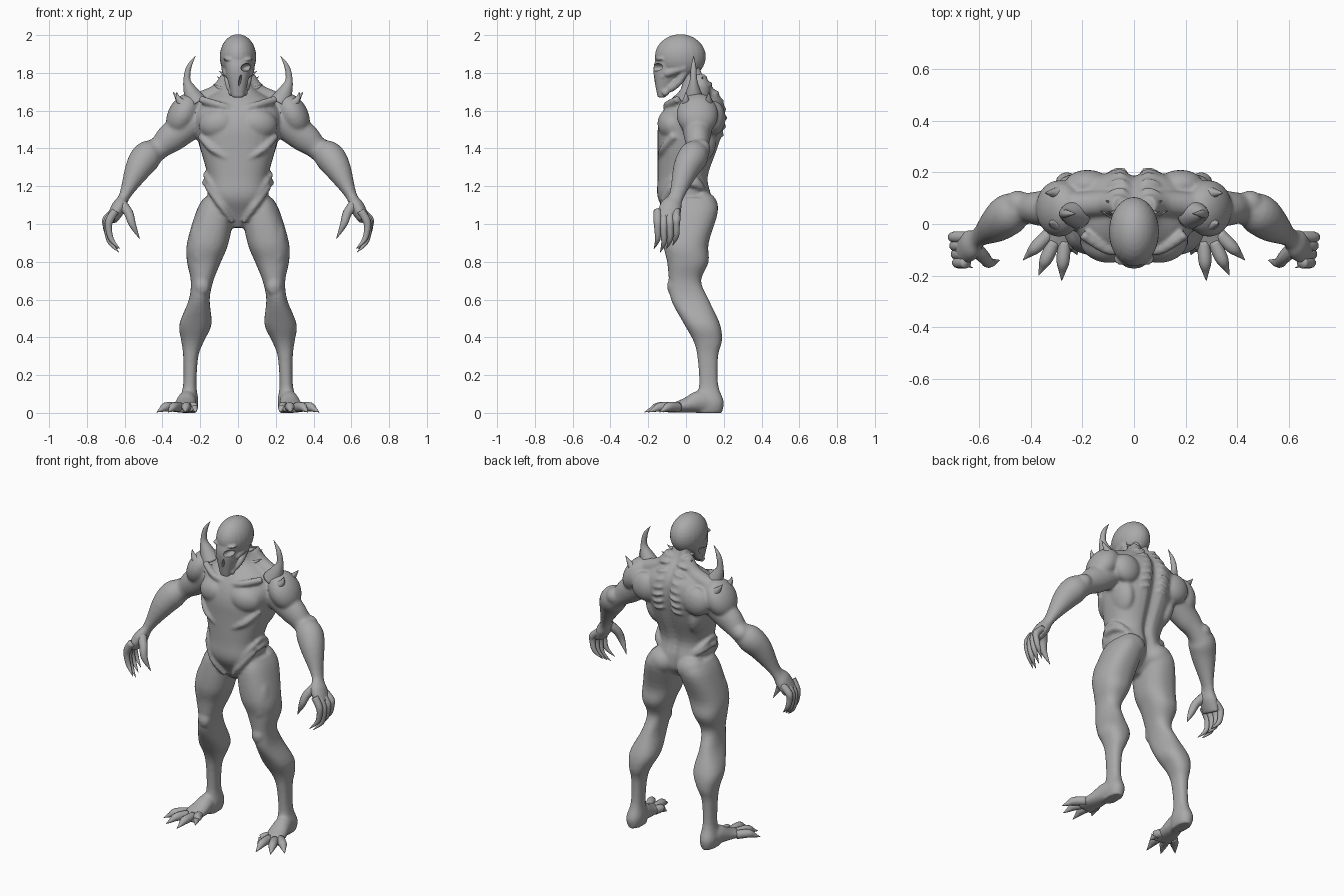
import bpy
import bmesh
from math import sin, cos, pi, exp, copysign
from mathutils import Vector, Matrix, Euler

cube = bpy.data.objects.get("Cube")
if cube:
    bpy.data.objects.remove(cube, do_unlink=True)

skin = bpy.data.materials.new("grey_skin")
skin.use_nodes = True
skin.diffuse_color = (0.4, 0.4, 0.4, 1)
skin.node_tree.nodes["Principled BSDF"].inputs["Base Color"].default_value = skin.diffuse_color


def spline(rows, steps=4):
    """Catmull-Rom interpolation of equally long rows of numbers."""
    padded = [rows[0]] + list(rows) + [rows[-1]]
    result = []
    for before, start, end, after in zip(padded, padded[1:], padded[2:], padded[3:]):
        for k in range(steps):
            t = k / steps
            result.append([q + t / 2 * (r - p + t * (2 * p - 5 * q + 4 * r - s + t * (3 * (q - r) + s - p)))
                           for p, q, r, s in zip(before, start, end, after)])
    return result + [list(rows[-1])]


def skin_rings(bm, rings):
    rings = [[bm.verts.new(point) for point in ring] for ring in rings]
    for low, high in zip(rings, rings[1:]):
        for i in range(len(low)):
            j = (i + 1) % len(low)
            bm.faces.new((low[i], low[j], high[j], high[i]))
    bm.faces.new(rings[0])
    bm.faces.new(rings[-1])


def slabs(bm, rows, groove=0, sides=32, squareness=0.85):
    """Loft of level sections, each row being z, x range, y range."""
    rings = []
    for z, left, right, front, back in spline(rows):
        ring = []
        for i in range(sides):
            angle = 2 * pi * i / sides
            across = copysign(abs(cos(angle)) ** squareness, cos(angle))
            deep = copysign(abs(sin(angle)) ** squareness, sin(angle))
            x = (left + right + (right - left) * across) / 2
            y = (front + back + (back - front) * deep) / 2
            if deep > 0:
                y -= groove * exp(-(x / 0.025) ** 2)
            ring.append((x, y, z))
        rings.append(ring)
    skin_rings(bm, rings)


def tube(bm, rows, sides=14):
    """Loft along a path, each row being x, y, z and one or two radii."""
    rows = spline([row if len(row) == 5 else (*row, row[-1]) for row in rows])
    centres = [Vector(row[:3]) for row in rows]
    rings = []
    for i, row in enumerate(rows):
        along = (centres[min(i + 1, len(rows) - 1)] - centres[max(i - 1, 0)]).normalized()
        guide = Vector((1, 0, 0)) if abs(along.y) > 0.8 else Vector((0, 1, 0))
        u = (guide - along * guide.dot(along)).normalized()
        v = along.cross(u)
        angles = [2 * pi * k / sides for k in range(sides)]
        rings.append([centres[i] + u * row[3] * cos(angle) + v * row[4] * sin(angle) for angle in angles])
    skin_rings(bm, rings)


def ball(bm, place, size, turn=(0, 0, 0)):
    matrix = Matrix.Translation(place) @ Euler(turn).to_matrix().to_4x4() @ Matrix.Diagonal((*size, 1))
    bmesh.ops.create_uvsphere(bm, u_segments=24, v_segments=16, radius=1, matrix=matrix)


def mirror(bm):
    copy = bmesh.ops.duplicate(bm, geom=bm.verts[:] + bm.edges[:] + bm.faces[:])["geom"]
    for element in copy:
        if isinstance(element, bmesh.types.BMVert):
            element.co.x = -element.co.x


def finish(bm, name, voxel=None):
    bmesh.ops.recalc_face_normals(bm, faces=bm.faces[:])
    mesh = bpy.data.meshes.new(name)
    bm.to_mesh(mesh)
    bm.free()
    mesh.materials.append(skin)
    mesh.shade_smooth()
    obj = bpy.data.objects.new(name, mesh)
    bpy.context.collection.objects.link(obj)
    if voxel:
        remesh = obj.modifiers.new("blend", "REMESH")
        remesh.mode = "VOXEL"
        remesh.voxel_size = voxel
        remesh.use_smooth_shade = True
        smooth = obj.modifiers.new("soften", "SMOOTH")
        smooth.factor = 0.5
        smooth.iterations = 5
    return obj


# Body: leg
bm = bmesh.new()
slabs(bm, [(1.14, .05, .18, -.08, .14), (1.07, .02, .22, -.11, .17), (.9, .05, .27, -.12, .12),
           (.8, .09, .27, -.1, .12), (.7, .13, .25, -.09, .08), (.6, .15, .26, -.08, .12),
           (.47, .14, .31, -.01, .18), (.38, .18, .3, .04, .19), (.3, .21, .29, .06, .17),
           (.15, .22, .29, .07, .17), (.06, .21, .31, .05, .2), (0, .22, .3, .05, .19)])
ball(bm, (.19, -.07, .67), (.04, .03, .05))
ball(bm, (.1, .09, 1.09), (.09, .08, .08))
ball(bm, (.2, -.04, .88), (.06, .07, .15))
# Body: foot
tube(bm, [(.26, .17, .04, .04), (.27, .08, .06, .05, .06), (.28, 0, .04, .06, .04), (.3, -.1, .02, .07, .02)])
# Body: arm and palm
tube(bm, [(.22, .06, 1.55, .09, .08), (.35, .06, 1.46, .07, .08), (.42, .06, 1.4, .06, .06),
          (.48, .04, 1.36, .08, .08), (.53, 0, 1.29, .07, .07), (.6, -.05, 1.15, .04, .03),
          (.63, -.08, 1.09, .06, .04), (.67, -.1, 1.02, .06, .03)], 20)
ball(bm, (.45, .08, 1.4), (.05, .05, .05))
# Body: shoulder, chest and back muscles
ball(bm, (.29, .06, 1.58), (.08, .11, .12), (0, -.5, 0))
ball(bm, (.11, -.08, 1.53), (.1, .07, .08), (0, .2, .2))
ball(bm, (.18, .15, 1.56), (.09, .06, .09), (0, -.3, 0))
ball(bm, (.15, .06, 1.44), (.06, .1, .13), (0, .2, 0))
tube(bm, [(.05, .07, 1.78, .04), (.11, .08, 1.69, .05), (.26, .07, 1.63, .05)])
tube(bm, [(.02, -.1, 1.61, .01), (.1, -.1, 1.63, .02), (.2, -.04, 1.66, .02)])
tube(bm, [(.2, -.06, 1.47, .02), (.14, -.12, 1.4, .02), (.06, -.14, 1.35, .01)])
# Body: ridges beside the spine
for i in range(7):
    rise = .045 * i - .09
    ball(bm, (.065, .2 - 2.4 * rise ** 2, 1.56 + rise), (.04, .02, .01), (0, .2, -.2))
# Body: hip crest
for rise, thick in ((0, .02), (.04, .015)):
    tube(bm, [(.03, -.09, 1.01 + rise, .01), (.09, -.12, 1.1 + rise, thick), (.16, -.07, 1.2 + rise, thick),
              (.17, 0, 1.22 + rise, thick), (.15, .07, 1.2 + rise / 2, thick), (.07, .11, 1.15, .01)])
mirror(bm)
# Body: torso and neck
slabs(bm, [(z, -half, half, front, back) for z, half, front, back in (
    (.98, .03, -.06, .05), (1.05, .1, -.1, .13), (1.14, .16, -.15, .14), (1.25, .16, -.15, .12),
    (1.4, .2, -.15, .17), (1.5, .22, -.15, .2), (1.58, .23, -.13, .21), (1.65, .19, -.09, .2),
    (1.71, .1, -.03, .16), (1.77, .06, -.02, .11), (1.84, .06, -.03, .08))], .025)
finish(bm, "body", .009)

# Skull with cheekbones and jaw
bm = bmesh.new()
tube(bm, [(.07, 0, 1.83, .02), (.06, -.09, 1.8, .02), (.04, -.14, 1.77, .01)])
tube(bm, [(.06, 0, 1.82, .02), (.05, -.04, 1.75, .02), (.03, -.12, 1.69, .02)])
ball(bm, (.04, -.13, 1.87), (.04, .03, .01), (0, -.1, -.3))
mirror(bm)
ball(bm, (0, -.03, 1.885), (.097, .135, .12))
slabs(bm, [(z, -half, half, front, back) for z, half, front, back in (
    (1.9, .08, -.15, 0), (1.84, .07, -.17, -.01), (1.78, .06, -.17, -.04), (1.67, .03, -.15, -.11))])
skull = finish(bm, "skull", .006)

# Eye and nose hollows cut from the skull
bm = bmesh.new()
ball(bm, (.045, -.16, 1.83), (.03, .05, .02), (0, -.3, 0))
ball(bm, (.01, -.17, 1.76), (.006, .03, .03), (0, .2, 0))
mirror(bm)
hollows = finish(bm, "hollow_cutter")
hollows.hide_render = True
hollows.hide_viewport = True
cut = skull.modifiers.new("hollows", "BOOLEAN")
cut.operation = "DIFFERENCE"
cut.solver = "EXACT"
cut.object = hollows

# Shoulder horns
bm = bmesh.new()
tube(bm, [(.22, .04, 1.64, .06), (.25, .04, 1.7, .04), (.27, .04, 1.76, .02), (.26, .04, 1.83, .014),
          (.225, .04, 1.89, .001)])
for y, reach in ((.12, .06), (0, .04)):
    tube(bm, [(.285, y, 1.63, .03), (.315, y, 1.66, .016), (.285 + reach, y, 1.7, .001)])
mirror(bm)
finish(bm, "shoulder_horns")

# Neck spurs
bm = bmesh.new()
for x, y, z in ((.04, .03, 1.78), (.05, .07, 1.75), (.07, .03, 1.71)):
    tube(bm, [(x, y, z, .02), (x + .03, y + .01, z + .01, .01), (x + .06, y + .02, z + .03, .001)], 8)
mirror(bm)
finish(bm, "neck_spurs")

# Clawed fingers and thumbs
bm = bmesh.new()
for i in range(4):
    y, lift, out = .033 * i - .15, .018 * abs(i - 1), .005 * i
    tube(bm, [(.65, y, 1.07, .022), (.68 + out, y, 1.01 + lift / 2, .022), (.685 + out, y, .96 + lift, .018),
              (.67 + out, y, .9 + lift, .014), (.625 + out, y - .02, .85 + lift, .001)], 10)
tube(bm, [(.62, -.09, 1.11, .03), (.58, -.13, 1.06, .025), (.56, -.15, 1, .02), (.52, -.14, .92, .001)], 10)
mirror(bm)
finish(bm, "fingers")

# Clawed toes
bm = bmesh.new()
for root_x, root_y, tip_x, tip_y in ((.25, -.04, .22, -.12), (.27, -.07, .28, -.22),
                                     (.31, -.07, .37, -.2), (.33, -.04, .43, -.14)):
    root, tip = Vector((root_x, root_y, .03)), Vector((tip_x, tip_y, .004))
    knuckle = root.lerp(tip, .5) + Vector((0, 0, .015))
    tube(bm, [(*root, .026), (*knuckle, .025), (*knuckle.lerp(tip, .5), .014), (*tip, .001)], 10)
mirror(bm)
finish(bm, "toes")
